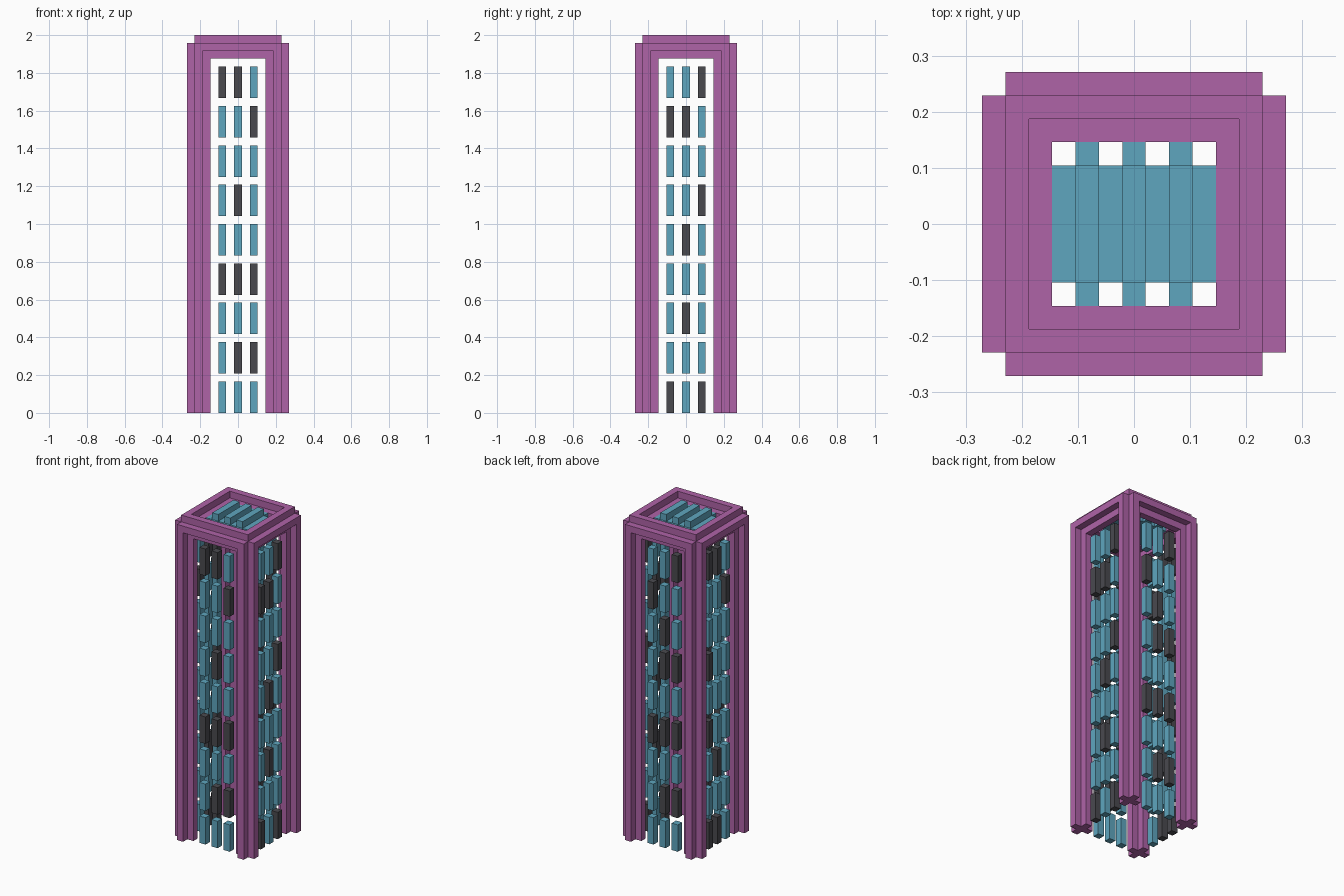
import bpy, bmesh, math
from mathutils import Matrix, Vector

cube = bpy.data.objects.get("Cube")
if cube:
    bpy.data.objects.remove(cube, do_unlink=True)

U = 2 / 48  # one block; all sizes below are in blocks


def material(name, rgb):
    m = bpy.data.materials.new(name)
    m.use_nodes = True
    m.diffuse_color = (*rgb, 1)
    m.node_tree.nodes["Principled BSDF"].inputs["Base Color"].default_value = (*rgb, 1)
    return m


PURPLE = material("purple", (0.43, 0.125, 0.39))
BLUE = material("blue", (0.114, 0.38, 0.52))
DARK = material("charcoal", (0.068, 0.068, 0.078))


def finish(name, bm, mats, rotation=None):
    bmesh.ops.recalc_face_normals(bm, faces=bm.faces)
    bm.transform(Matrix.Scale(U, 4))
    if rotation:
        bm.transform(rotation)
    mesh = bpy.data.meshes.new(name)
    bm.to_mesh(mesh)
    bm.free()
    for m in mats:
        mesh.materials.append(m)
    ob = bpy.data.objects.new(name, mesh)
    bpy.context.collection.objects.link(ob)
    return ob


def add_box(bm, centre, size, index=0):
    mat = Matrix.Translation(centre) @ Matrix.Diagonal((*size, 1))
    made = bmesh.ops.create_cube(bm, size=1, matrix=mat)
    for f in {f for v in made["verts"] for f in v.link_faces}:
        f.material_index = index


def cross_beam(name, start, end, side, up):
    """Bar with a plus-shaped section, swept from start to end."""
    bm = bmesh.new()
    section = []
    for k in range(4):
        c, s = round(math.cos(k * math.pi / 2)), round(math.sin(k * math.pi / 2))
        for a, b in ((0.5, 0.5), (0.5, 1.5), (-0.5, 1.5)):
            section.append((a * c - b * s, a * s + b * c))
    start, end = Vector(start), Vector(end)
    verts = [bm.verts.new(start + Vector(side) * a + Vector(up) * b) for a, b in section]
    face = bm.faces.new(verts)
    ext = bmesh.ops.extrude_face_region(bm, geom=[face], use_keep_orig=True)
    moved = [v for v in ext["geom"] if isinstance(v, bmesh.types.BMVert)]
    bmesh.ops.translate(bm, verts=moved, vec=end - start)
    return finish(name, bm, [PURPLE])


# Corner columns and top beams
X, Y, Z = (1, 0, 0), (0, 1, 0), (0, 0, 1)
for sx, side in ((-1, "right"), (1, "left")):
    for sy, end in ((-1, "front"), (1, "back")):
        cross_beam(f"{end}_{side}_column", (5 * sx, 5 * sy, 0), (5 * sx, 5 * sy, 47), X, Y)
for s, a, b in ((-1, "front", "right"), (1, "back", "left")):
    cross_beam(f"{a}_top_beam", (-5.5, 5 * s, 46.5), (5.5, 5 * s, 46.5), Y, Z)
    cross_beam(f"{b}_top_beam", (5 * s, -5.5, 46.5), (5 * s, 5.5, 46.5), X, Z)

# Window panes: rows from top to bottom, '#' is a dark pane
FACES = {
    "front": "##. ..# ... .#. ... ### ... .## ...",
    "left": "..# ##. ... ..# .#. ... .#. ... #.#",
    "back": "..# #.. .#. .## ... ### ... .## ...",
    "right": "##. ..# ... #.. ... #.. .#. ... ##.",
}
for turn, (name, pattern) in enumerate(FACES.items()):
    bm = bmesh.new()
    for row, marks in enumerate(pattern.split()):
        for col, mark in enumerate(marks):
            add_box(bm, (2 * col - 2, -5, 42 - 5 * row), (1, 1, 4), int(mark == "#"))
    finish(f"{name}_window_panes", bm, [BLUE, DARK], Matrix.Rotation(turn * math.pi / 2, 4, "Z"))

# Roof panel with tabs reaching the beams
bm = bmesh.new()
add_box(bm, (0, 0, 46.5), (7, 5, 1))
for x in (-2, 0, 2):
    for y in (-3, 3):
        add_box(bm, (x, y, 46.5), (1, 1, 1))
finish("roof_panel", bm, [BLUE])

# Raised roof bars
bm = bmesh.new()
for x in (-2, 0, 2):
    add_box(bm, (x, 0, 47.5), (1, 5, 1))
finish("roof_bars", bm, [BLUE])
